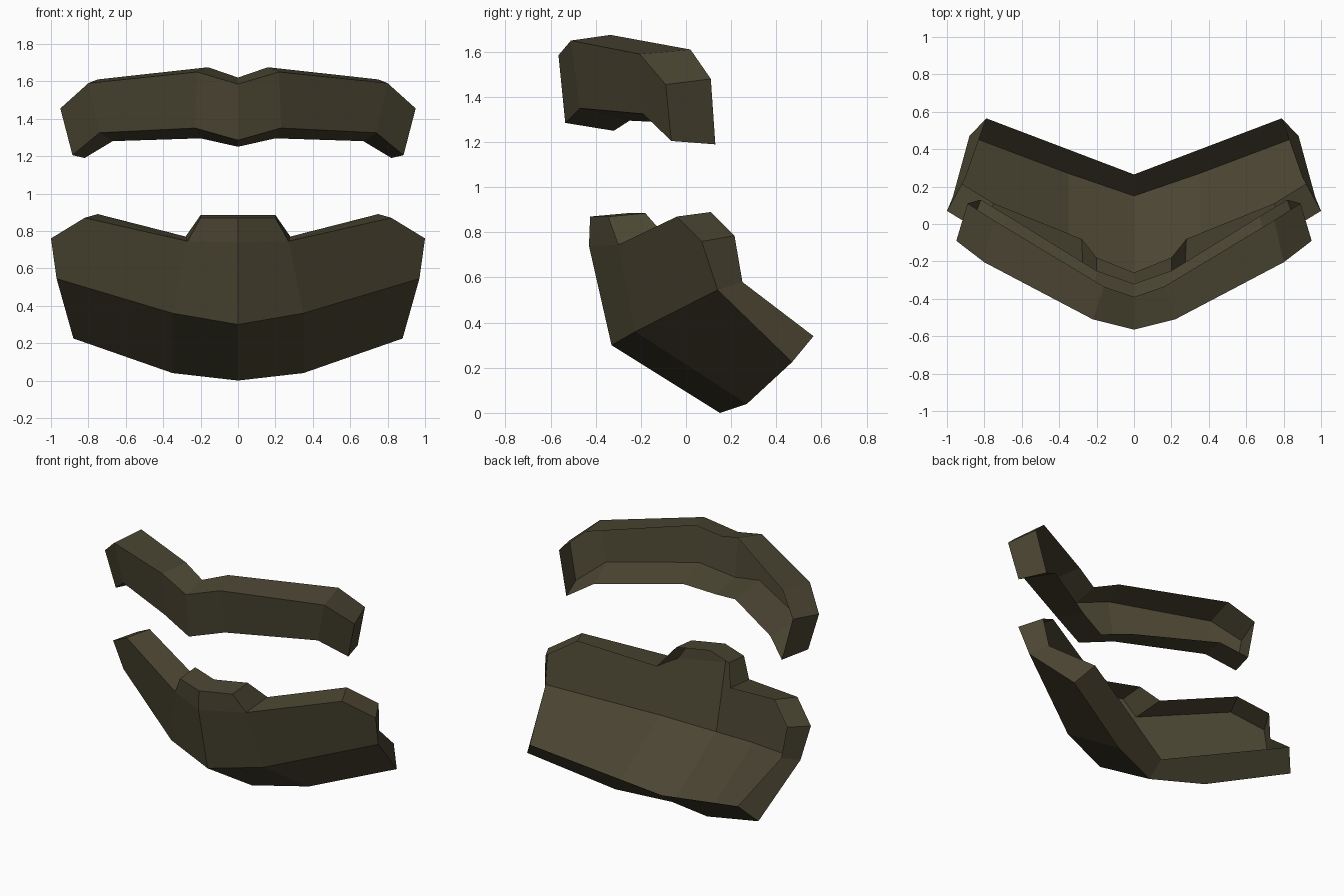
import bpy

if "Cube" in bpy.data.objects:
    bpy.data.objects.remove(bpy.data.objects["Cube"])

olive = bpy.data.materials.new("dark_olive")
olive.diffuse_color = (0.07, 0.06, 0.032, 1)
olive.use_nodes = True
olive.node_tree.nodes["Principled BSDF"].inputs["Base Color"].default_value = olive.diffuse_color


def mirrored_shell(name, verts, faces):
    """Flat-shaded right half, mirrored over x = 0."""
    mesh = bpy.data.meshes.new(name)
    mesh.from_pydata(verts, [], faces)
    mesh.materials.append(olive)
    obj = bpy.data.objects.new(name, mesh)
    bpy.context.collection.objects.link(obj)
    mod = obj.modifiers.new("mirror", 'MIRROR')
    mod.use_clip = True
    return obj


# Upper brow guard: open-backed channel; each section runs
# back-bottom, front-bottom, front-top, back-top
sections = [
    [(0, -.32, 1.25), (0, -.535, 1.285), (0, -.565, 1.585), (0, -.39, 1.62)],
    [(.20, -.25, 1.295), (.23, -.47, 1.35), (.22, -.51, 1.65), (.16, -.335, 1.675)],
    [(.67, .04, 1.28), (.74, -.19, 1.325), (.80, -.205, 1.59), (.75, .02, 1.61)],
    [(.82, .13, 1.19), (.885, -.065, 1.205), (.95, -.09, 1.455), (.89, .11, 1.48)],
]
verts = [p for s in sections for p in s]
faces = [(4 * i + j, 4 * i + 4 + j, 4 * i + 5 + j, 4 * i + 1 + j)
         for i in range(3) for j in range(3)]
faces.append((13, 12, 15, 14))  # end cap
mirrored_shell("upper_guard", verts, faces)

# Lower jaw guard: outer skin with an inward lip all round, open inside
pts = {
    # outer edge loop
    "nose_mid": (0, -.425, .87), "nose_side": (.20, -.345, .87),
    "notch": (.27, -.30, .745), "peak": (.82, -.04, .87),
    "tip": (1.0, .07, .76), "crease_end": (.97, .14, .545),
    "low_end": (.88, .47, .225), "low_side": (.35, .27, .04),
    "low_mid": (0, .15, 0),
    # points inside the skin
    "bridge": (0, -.43, .74), "crease_mid": (0, -.33, .30),
    "crease_side": (.35, -.225, .36),
    # inner lip loop
    "i0": (0, -.26, .885), "i1": (.20, -.18, .885), "i2": (.28, -.08, .77),
    "i3": (.75, .11, .89), "i4": (.92, .215, .785), "i5": (.90, .25, .58),
    "i6": (.79, .565, .34), "i7": (0, .265, .09),
}
skin = [
    ("bridge", "notch", "nose_side", "nose_mid"),
    ("crease_mid", "crease_side", "notch", "bridge"),
    ("crease_side", "crease_end", "tip", "peak", "notch"),
    ("low_mid", "low_side", "crease_side", "crease_mid"),
    ("low_side", "low_end", "crease_end", "crease_side"),
]
outer = list(pts)[:7]
lip = [(outer[i], outer[i + 1], f"i{i + 1}", f"i{i}") for i in range(6)]
lip.append(("low_end", "low_side", "low_mid", "i7", "i6"))
index = {n: i for i, n in enumerate(pts)}
mirrored_shell("lower_guard", list(pts.values()),
               [tuple(index[n] for n in f) for f in skin + lip])
